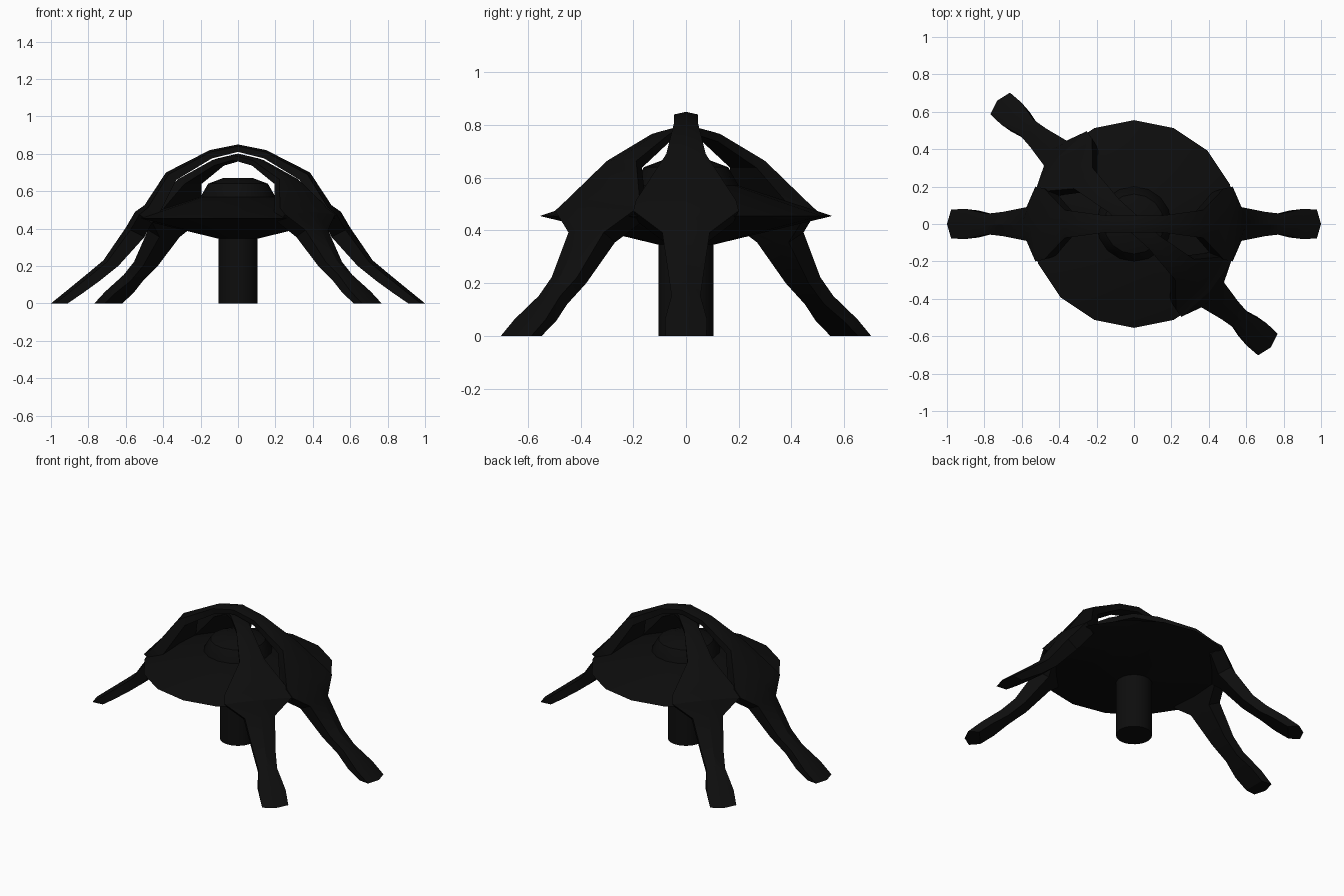
import bpy, bmesh, math
from mathutils import Vector, Matrix

cube = bpy.data.objects.get("Cube")
if cube:
    bpy.data.objects.remove(cube)

black = bpy.data.materials.new("soft black")
black.use_nodes = True
COLOR = (0.004, 0.004, 0.004, 1)
black.diffuse_color = COLOR
black.node_tree.nodes["Principled BSDF"].inputs["Base Color"].default_value = COLOR


def finish(bm, name):
    bmesh.ops.recalc_face_normals(bm, faces=bm.faces)
    mesh = bpy.data.meshes.new(name)
    bm.to_mesh(mesh)
    bm.free()
    obj = bpy.data.objects.new(name, mesh)
    bpy.context.collection.objects.link(obj)
    mesh.materials.append(black)
    bpy.ops.object.select_all(action="DESELECT")
    obj.select_set(True)
    bpy.context.view_layer.objects.active = obj
    bpy.ops.object.shade_smooth_by_angle(angle=math.radians(30))
    return obj


def lathe(name, profile, sides):
    """Spin a radius/height profile around z."""
    bm = bmesh.new()
    rings = []
    for r, z in profile:
        rings.append([bm.verts.new((r * math.cos(a), r * math.sin(a), z))
                      for a in (math.tau * i / sides for i in range(sides))])
    for low, high in zip(rings, rings[1:]):
        for i in range(sides):
            j = (i + 1) % sides
            bm.faces.new((low[i], low[j], high[j], high[i]))
    bm.faces.new(rings[0][::-1])
    bm.faces.new(rings[-1])
    return finish(bm, name)


# Half an arch from crown to foot:
# outer radius, outer height, inner radius, inner height, half width
HALF_ARCH = [
    (0, .85, 0, .81, .045),
    (.15, .82, .14, .775, .045),
    (.385, .70, .33, .66, .075),
    (.50, .525, .42, .48, .19),
    (.55, .49, .46, .43, .20),
    (.60, .405, .50, .355, .09),
    (.72, .23, .64, .20, .065),
    (.80, .163, .74, .12, .055),
    (.92, .065, .83, .055, .08),
    (1, 0, .91, 0, .078),
]


def arch(name, turn, reach, rise):
    """Loft a ridged six-sided section along a mirrored arch."""
    bm = bmesh.new()
    mirrored = [(-a, b, -c, d, w) for a, b, c, d, w in HALF_ARCH[:0:-1]]
    rings = []
    for a, b, c, d, w in mirrored + HALF_ARCH:
        lift = lambda z: z if z < .5 else .5 + (z - .5) * rise
        outer = Vector((a * reach, 0, lift(b)))
        inner = Vector((c * reach, 0, lift(d)))
        edge = outer.lerp(inner, .25)
        side = Vector((0, w, 0))
        ring = (outer, edge + side, inner + side * .9,
                inner, inner - side * .9, edge - side)
        rings.append([bm.verts.new(p) for p in ring])
    for near, far in zip(rings, rings[1:]):
        for i in range(6):
            j = (i + 1) % 6
            bm.faces.new((near[i], near[j], far[j], far[i]))
    bm.faces.new(rings[0])
    bm.faces.new(rings[-1][::-1])
    bm.transform(Matrix.Rotation(math.radians(turn), 4, "Z"))
    return finish(bm, name)


# Central column and the domed disc it carries
lathe("column", [(.105, 0), (.105, .40)], 32)
lathe("disc_body", [(.10, .345), (.555, .455), (.20, .57)], 16)
lathe("dome", [(.20, .54), (.20, .57), (.16, .64), (.08, .67)], 16)

# Crossing arches whose ends run down into legs
arch("main_arch", 0, 1, 1)
arch("diagonal_arch", -42, .985, .86)
